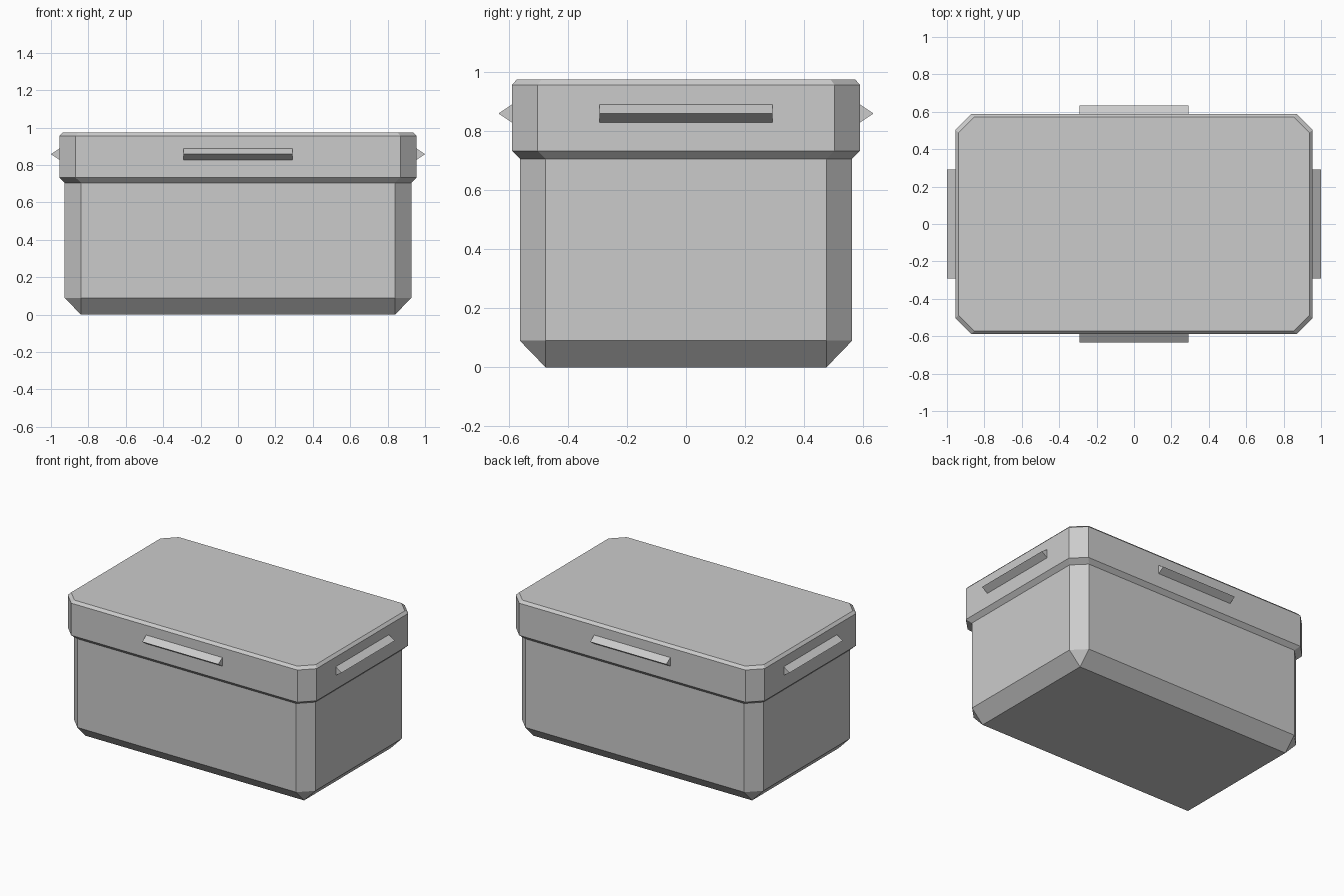
import bpy, bmesh

if "Cube" in bpy.data.objects:
    bpy.data.objects.remove(bpy.data.objects["Cube"])

grey = bpy.data.materials.new("light grey")
grey.diffuse_color = (0.6, 0.6, 0.6, 1)
grey.use_nodes = True
grey.node_tree.nodes["Principled BSDF"].inputs["Base Color"].default_value = grey.diffuse_color


def make_object(name, bm):
    bmesh.ops.remove_doubles(bm, verts=bm.verts, dist=1e-4)
    bmesh.ops.recalc_face_normals(bm, faces=bm.faces)
    mesh = bpy.data.meshes.new(name)
    bm.to_mesh(mesh)
    bm.free()
    mesh.materials.append(grey)
    obj = bpy.data.objects.new(name, mesh)
    bpy.context.collection.objects.link(obj)
    return obj


def ring(bm, hx, hy, cut, z):
    """Rectangle with its corners cut off at 45 degrees."""
    pts = [(hx, -hy + cut), (hx, hy - cut), (hx - cut, hy), (-hx + cut, hy),
           (-hx, hy - cut), (-hx, -hy + cut), (-hx + cut, -hy), (hx - cut, -hy)]
    return [bm.verts.new((x, y, z)) for x, y in pts]


def loft(name, sections, cap_bottom=False, cap_top=False):
    bm = bmesh.new()
    rings = [ring(bm, *s) for s in sections]
    for a, b in zip(rings, rings[1:]):
        for i in range(8):
            j = (i + 1) % 8
            bm.faces.new((a[i], a[j], b[j], b[i]))
    if cap_bottom:
        bm.faces.new(rings[0][::-1])
    if cap_top:
        bm.faces.new(rings[-1])
    return make_object(name, bm)


# Box body: square-cornered base flaring out to cut-corner walls
loft("box_body", [(0.84, 0.475, 0.0, 0.0),
                  (0.927, 0.562, 0.087, 0.09),
                  (0.927, 0.562, 0.087, 0.705)], cap_bottom=True)

# Lid: overhanging rim with bevelled lower and upper edges
loft("lid", [(0.927, 0.562, 0.087, 0.705),
             (0.955, 0.589, 0.087, 0.732),
             (0.955, 0.589, 0.087, 0.955),
             (0.938, 0.572, 0.083, 0.973)], cap_top=True)


# Handles: triangular ridges on each side of the lid
def handle(name, axis, sign, wall):
    bm = bmesh.new()
    ends = []
    for s in (-0.292, 0.292):
        end = []
        for out, z in ((wall, 0.828), (wall + 0.045, 0.858), (wall, 0.888)):
            co = (sign * out, s, z) if axis == "x" else (s, sign * out, z)
            end.append(bm.verts.new(co))
        ends.append(end)
        bm.faces.new(end)
    a, b = ends
    for i in (0, 1):
        bm.faces.new((a[i], a[i + 1], b[i + 1], b[i]))
    bm.faces.new((a[2], a[0], b[0], b[2]))
    make_object(name, bm)


for side, axis, sign, wall in (("right", "x", 1, 0.955), ("left", "x", -1, 0.955),
                               ("back", "y", 1, 0.589), ("front", "y", -1, 0.589)):
    handle(side + "_handle", axis, sign, wall)
